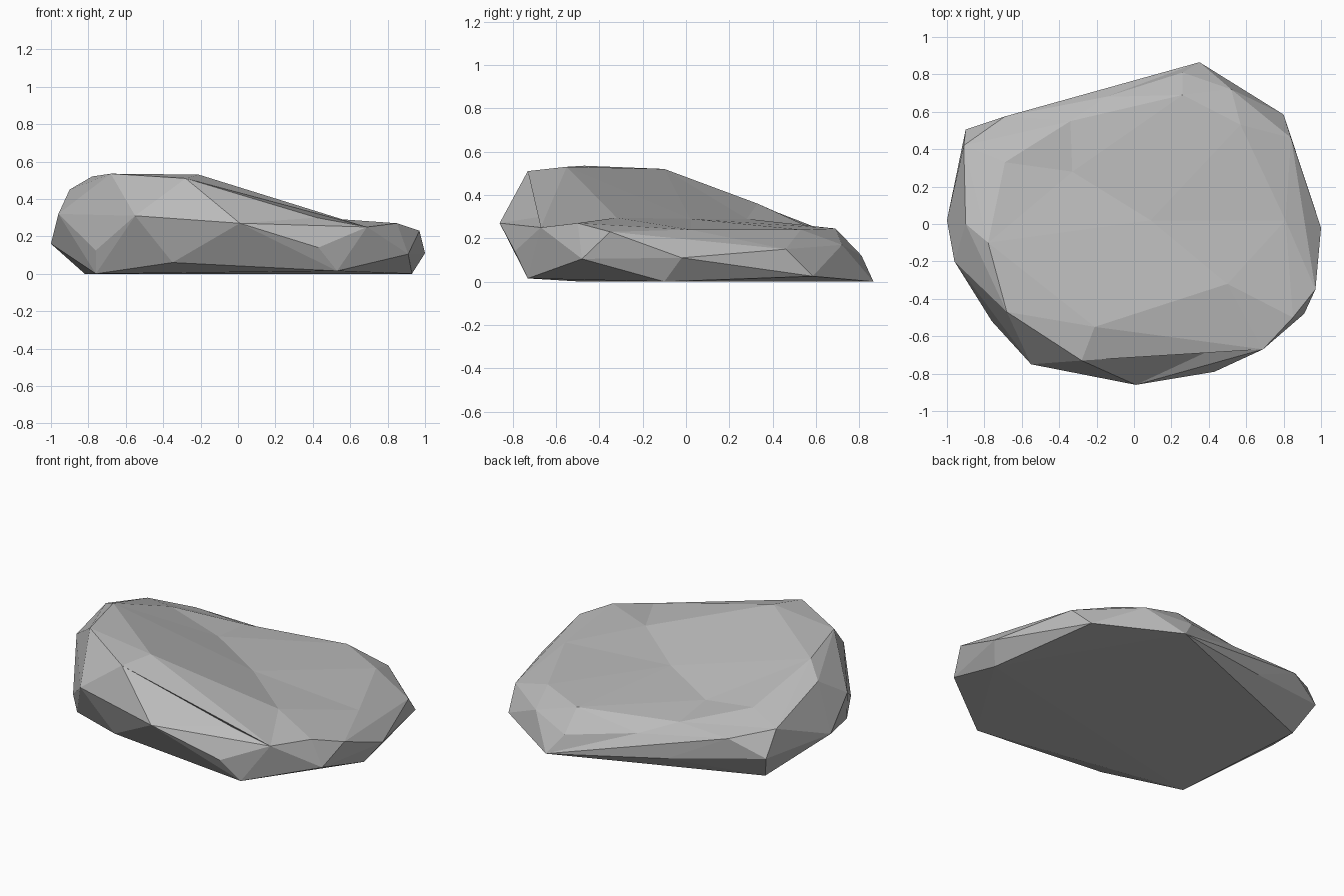
import bpy
import bmesh
from mathutils import Vector
from mathutils.geometry import intersect_line_line_2d

cube = bpy.data.objects.get("Cube")
if cube:
    bpy.data.objects.remove(cube, do_unlink=True)

# Corners of the boulder that shape its upper creases
named = {
    "peak_right": (-.68, -.47, .535),
    "peak_back": (-.78, -.1, .52),
    "peak_mid": (-.21, -.55, .53),
    "peak_front": (-.28, -.73, .51),
    "shoulder": (-.69, .33, .36),
    "saddle": (.09, .02, .29),
    "hollow": (-.33, .28, .29),
    "rear_mid": (-.34, .55, .26),
    "rear_outer": (-.69, .575, .26),
    "rear_inner": (-.15, .68, .19),
    "rear_tip": (.26, .69, .245),
    "rear_side": (.57, .53, .24),
    "side": (.81, .02, .24),
    "step": (.5, -.32, .295),
    "step_front": (.42, -.67, .3),
    "lip": (.85, -.5, .27),
    "lip_front": (.69, -.67, .25),
    "lip_side": (.97, -.35, .23),
    "edge_back": (.84, .46, .15),
}

# Corners around the flanks
flank = [
    (-1, .02, .16), (-.96, -.2, .32), (-.9, 0, .45), (-.55, -.75, .31),
    (-.76, -.52, .125), (.01, -.86, .27), (.43, -.79, .14), (.91, -.48, .105),
    (1, -.02, .11), (.52, .72, .17), (.26, .81, .12), (-.34, .67, .08),
    (-.9, .505, .165), (-.91, .42, .32),
]

# Corners of the flat underside
base = [
    (-.82, .4, 0), (-.76, -.48, 0), (-.35, -.7, .06), (.53, -.73, .015),
    (.93, -.1, 0), (.8, .585, .025), (.35, .865, 0),
]

# Ridges and valleys that must run between these corners
creases = [
    ("peak_mid", "step"), ("step", "step_front"), ("peak_mid", "step_front"),
    ("peak_front", "step_front"), ("peak_mid", "saddle"), ("saddle", "step"),
    ("peak_mid", "peak_back"), ("peak_back", "saddle"), ("peak_back", "hollow"),
    ("hollow", "saddle"), ("hollow", "shoulder"), ("hollow", "rear_mid"),
    ("shoulder", "rear_mid"), ("rear_mid", "rear_outer"),
    ("hollow", "rear_tip"), ("rear_mid", "rear_tip"), ("rear_inner", "rear_tip"),
    ("saddle", "rear_tip"), ("saddle", "rear_side"), ("rear_tip", "rear_side"),
    ("saddle", "side"), ("rear_side", "side"), ("rear_side", "edge_back"),
    ("side", "edge_back"), ("step", "side"), ("step", "lip"),
    ("side", "lip"), ("side", "lip_side"), ("step_front", "lip_front"),
]

names = list(named)
points = [Vector(p) for p in list(named.values()) + flank + base]


def wrap(positions):
    """Skin the points with a hull; return it and the points left inside."""
    bm = bmesh.new()
    tag = bm.verts.layers.int.new("corner")
    for i, p in enumerate(positions):
        bm.verts.new(p)[tag] = i
    bmesh.ops.convex_hull(bm, input=bm.verts[:])
    return bm, [v[tag] for v in bm.verts if not v.link_faces]


# Push hollow corners outward until the skin reaches every one
centre = Vector((0, 0, .12))
puffed = [p.copy() for p in points]
for attempt in range(80):
    bm, inside = wrap(puffed)
    if not inside:
        break
    for i in inside:
        puffed[i] = centre + (puffed[i] - centre) * 1.02
    if attempt < 79:
        bm.free()

# Sink the corners back to their true places
bmesh.ops.triangulate(bm, faces=bm.faces[:])
tag = bm.verts.layers.int["corner"]
corner = {}
for v in bm.verts:
    v.co = points[v[tag]]
    corner[v[tag]] = v
bmesh.ops.delete(bm, geom=[v for v in bm.verts if not v.link_faces], context='VERTS')
corner = {v[tag]: v for v in bm.verts}
bmesh.ops.recalc_face_normals(bm, faces=bm.faces[:])


def crosses(a, b, c, d):
    if len({a, b, c, d}) < 4:
        return False
    return intersect_line_line_2d(a.co.xy, b.co.xy, c.co.xy, d.co.xy) is not None


def lay_crease(a, b):
    """Turn the edges that cross a crease until the crease is an edge."""
    for step in range(8):
        if bm.edges.get((a, b)):
            return
        for e in bm.edges:
            if len(e.link_faces) != 2 or not crosses(a, b, *e.verts):
                continue
            if min(f.normal.z for f in e.link_faces) < .1:
                continue
            p, q = [next(v for v in f.verts if v not in e.verts) for f in e.link_faces]
            if crosses(p, q, *e.verts) and not bm.edges.get((p, q)):
                bmesh.utils.edge_rotate(e, False)
                bm.normal_update()
                break
        else:
            return


for first, second in creases:
    a, b = corner.get(names.index(first)), corner.get(names.index(second))
    if a and b:
        lay_crease(a, b)
bmesh.ops.recalc_face_normals(bm, faces=bm.faces[:])

# Boulder object with flat facets
mesh = bpy.data.meshes.new("boulder")
bm.to_mesh(mesh)
bm.free()
mesh.shade_flat()
boulder = bpy.data.objects.new("boulder", mesh)
bpy.context.collection.objects.link(boulder)

# Plain stone colour
stone = bpy.data.materials.new("stone_grey")
stone.use_nodes = True
colour = (.5, .5, .5, 1)
stone.diffuse_color = colour
for node in stone.node_tree.nodes:
    if node.type == 'BSDF_PRINCIPLED':
        node.inputs["Base Color"].default_value = colour
        node.inputs["Roughness"].default_value = .9
mesh.materials.append(stone)
